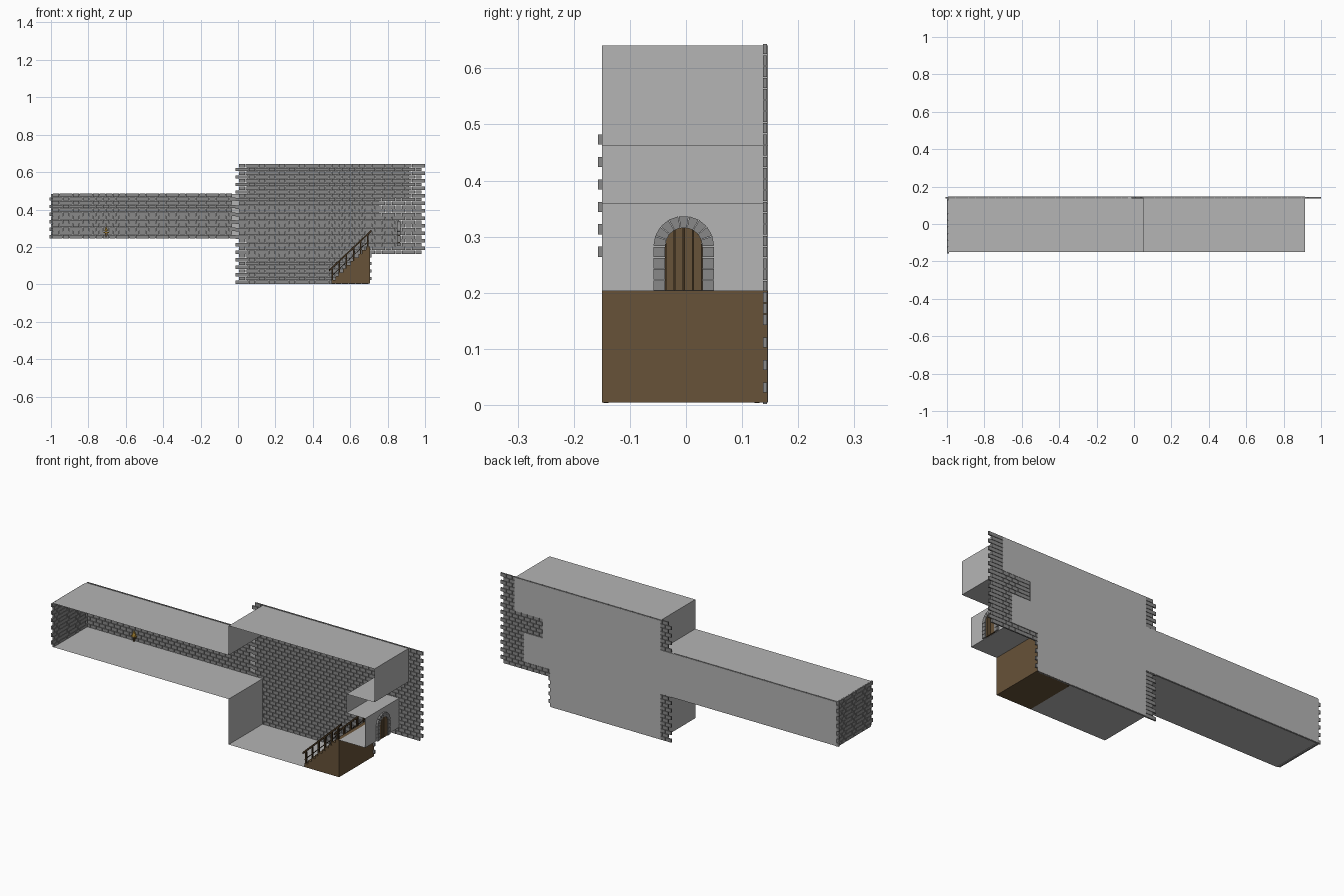
import bpy, bmesh, math
from mathutils import Vector

if "Cube" in bpy.data.objects:
    bpy.data.objects.remove(bpy.data.objects["Cube"])


def material(name, rgb):
    m = bpy.data.materials.new(name)
    m.diffuse_color = (*rgb, 1)
    m.use_nodes = True
    m.node_tree.nodes["Principled BSDF"].inputs["Base Color"].default_value = m.diffuse_color
    return m


PLASTER = material("light grey plaster", (0.46, 0.46, 0.46))
BRICK = material("grey brick", (0.25, 0.25, 0.25))
WOOD = material("brown wood", (0.135, 0.085, 0.04))
DARK = material("dark wood", (0.05, 0.03, 0.013))
GOLD = material("torch gold", (0.55, 0.33, 0.05))


def finish(name, bm, mat, normals=True):
    if normals:
        bmesh.ops.recalc_face_normals(bm, faces=bm.faces[:])
    mesh = bpy.data.meshes.new(name)
    bm.to_mesh(mesh)
    bm.free()
    mesh.materials.append(mat)
    ob = bpy.data.objects.new(name, mesh)
    bpy.context.collection.objects.link(ob)
    return ob


def prism(bm, pts, vec, caps=(True, True), closed=True):
    """Extrude a 3D polygon along a vector."""
    v = Vector(vec)
    a = [bm.verts.new(p) for p in pts]
    b = [bm.verts.new(Vector(p) + v) for p in pts]
    n = len(pts)
    for i in range(n if closed else n - 1):
        j = (i + 1) % n
        bm.faces.new((a[i], a[j], b[j], b[i]))
    if caps[0]:
        bm.faces.new(a[::-1])
    if caps[1]:
        bm.faces.new(b)


def box(bm, x0, x1, y0, y1, z0, z1):
    prism(bm, [(x0, y0, z0), (x1, y0, z0), (x1, y1, z0), (x0, y1, z0)], (0, 0, z1 - z0))


# Room shell: side profile extruded in depth, open at the front
Y0, Y1 = -0.15, 0.146
STAIR0, STAIR1 = 0.50, 0.705
profile = [(STAIR1, 0.203), (0.86, 0.203), (0.86, 0.36), (0.75, 0.36), (0.75, 0.462),
           (0.915, 0.462), (0.915, 0.641), (0.05, 0.641), (0.05, 0.483), (-0.995, 0.483),
           (-0.995, 0.248), (0.05, 0.248), (0.05, 0.004), (STAIR0, 0.004)]
bm = bmesh.new()
prism(bm, [(x, Y0, z) for x, z in profile], (0, Y1 - Y0, 0), (False, False), closed=False)
back = profile + [(STAIR1, 0.004)]
bm.faces.new([bm.verts.new((x, Y1, z)) for x, z in back])
bmesh.ops.remove_doubles(bm, verts=bm.verts[:], dist=1e-5)
finish("room_shell", bm, PLASTER)

# Brick walls in running bond
ROW, LEN, GAP = 0.0201, 0.0356, 0.002


def course(bm, place, start, end, row, z):
    """One row of bricks; alternate rows shift by half a brick."""
    s = start + (LEN / 2 if row % 2 else 0)
    while s + LEN <= end + 0.001 + LEN / 2:
        if s + LEN > end + 0.001:
            break
        place(bm, s, s + LEN - GAP, z, z + ROW - GAP)
        s += LEN


def back_brick(bm, a, b, z0, z1):
    box(bm, a, b, 0.137, 0.1445, z0, z1)


def end_brick(bm, a, b, z0, z1):
    box(bm, -1.0, -0.990, a, b, z0, z1)


bm = bmesh.new()
for r in range(32):
    course(bm, back_brick, -0.013, 0.72 if r < 8 else 1.002, r, 0.002 + r * ROW)
finish("hall_bricks", bm, BRICK)

bm = bmesh.new()
for r in range(12):
    course(bm, back_brick, -0.99 - LEN / 2, 0.0, r, 0.246 + r * ROW)
finish("corridor_bricks", bm, BRICK)

bm = bmesh.new()
for r in range(12):
    course(bm, end_brick, -0.157, 0.160, r + 1, 0.244 + r * 0.02)
finish("end_wall_bricks", bm, BRICK)

# Solid staircase
STEPS = 10
run, rise = (STAIR1 - STAIR0) / STEPS, 0.199 / STEPS
pts = [(STAIR1, 0.004), (STAIR0, 0.004)]
for i in range(STEPS):
    x, z = STAIR0 + i * run, 0.004 + (i + 1) * rise
    pts += [(x, z), (x + run, z)]
bm = bmesh.new()
prism(bm, [(x, Y0, z) for x, z in pts], (0, Y1 - Y0 - 0.001, 0))
finish("staircase", bm, WOOD)

# Railings on both sides: posts, sloping handrail and lower rail
bm = bmesh.new()
for y in (-0.147, 0.122):
    for i in range(6):
        x = STAIR0 + 0.004 + i * 0.038
        z = max(0, x - STAIR0) * 0.97
        box(bm, x - 0.004, x + 0.004, y, y + 0.009, z, z + 0.082)
    for x0, x1, lift, h in ((0.487, 0.713, 0.08, 0.012), (0.50, 0.70, 0.042, 0.005)):
        za, zb = (x0 - STAIR0) * 0.94 + lift, (x1 - STAIR0) * 0.94 + lift
        prism(bm, [(x0, y - 0.002, za), (x1, y - 0.002, zb),
                   (x1, y - 0.002, zb + h), (x0, y - 0.002, za + h)], (0, 0.013, 0))
finish("stair_railings", bm, DARK)

# Arched stone door frame: jamb blocks and wedge stones
CY, CZ, FLOOR, R_IN, R_OUT = -0.004, 0.283, 0.204, 0.033, 0.054
FX, FW = 0.850, 0.020
bm = bmesh.new()
jamb = (CZ - FLOOR) / 4
for s in (-1, 1):
    for i in range(4):
        a, b = sorted((CY + s * R_IN, CY + s * R_OUT))
        box(bm, FX, FX + FW, a, b, FLOOR + i * jamb, FLOOR + (i + 1) * jamb - 0.0015)
for i in range(9):
    a0, a1 = math.pi * (i + 0.04) / 9, math.pi * (i + 0.96) / 9
    prism(bm, [(FX, CY + r * math.cos(a), CZ + r * math.sin(a))
               for r, a in ((R_IN, a0), (R_OUT, a0), (R_OUT, a1), (R_IN, a1))], (FW, 0, 0))
finish("door_frame", bm, BRICK)


# Door: dark core with four planks on both faces
def arch_panel(bm, y0, y1, x0, x1, n):
    pts = [(x0, CY + y0, FLOOR), (x0, CY + y1, FLOOR)]
    for i in range(n + 1):
        y = y1 + (y0 - y1) * i / n
        pts.append((x0, CY + y, CZ + math.sqrt(max(0, R_IN ** 2 - y * y)) + 1e-4))
    prism(bm, pts, (x1 - x0, 0, 0))


bm = bmesh.new()
arch_panel(bm, -R_IN, R_IN, 0.854, 0.864, 16)
finish("door_core", bm, DARK)
bm = bmesh.new()
w = 2 * R_IN / 4
for i in range(4):
    y = -R_IN + i * w
    arch_panel(bm, y + 0.0012, y + w - 0.0012, 0.852, 0.867, 5)
finish("door_planks", bm, WOOD)

# Wall torch: bracket, handle and flame
bm = bmesh.new()
box(bm, -0.712, -0.698, 0.128, 0.137, 0.262, 0.278)
box(bm, -0.708, -0.702, 0.122, 0.130, 0.250, 0.285)
finish("torch_handle", bm, WOOD)
bm = bmesh.new()
bmesh.ops.create_cone(bm, cap_ends=True, segments=6, radius1=0.011, radius2=0.002, depth=0.024)
bmesh.ops.translate(bm, verts=bm.verts[:], vec=(-0.705, 0.126, 0.296))
box(bm, -0.719, -0.691, 0.120, 0.132, 0.275, 0.281)
finish("torch_flame", bm, GOLD)
